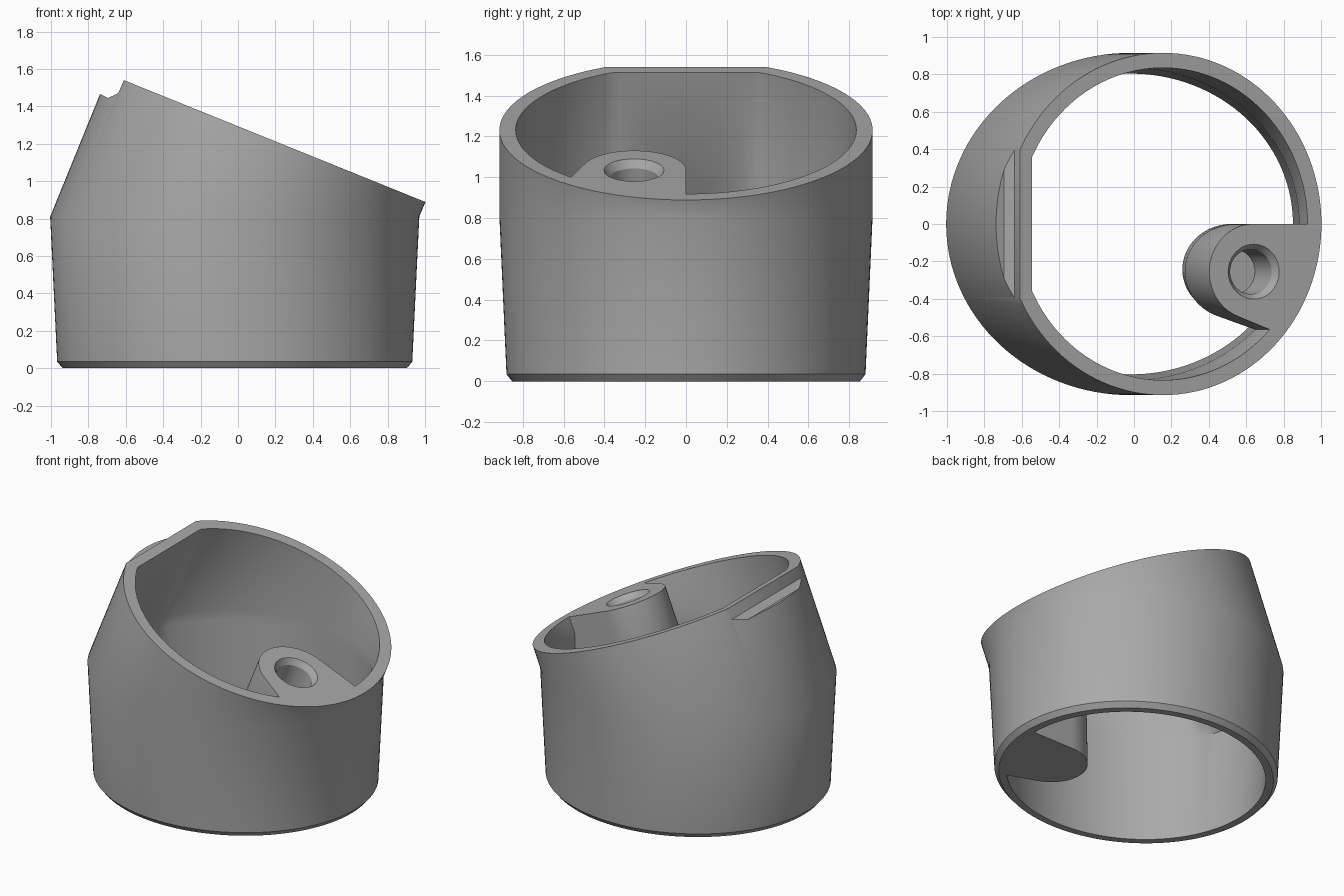
import bpy, bmesh, math
from mathutils import Vector

cube = bpy.data.objects.get("Cube")
if cube:
    bpy.data.objects.remove(cube)

TILT = math.radians(22)
C, S = math.cos(TILT), math.sin(TILT)
TOP = Vector((0.155, 0, 1.231))     # centre of the sloping rim
KINK_X, KINK_Z = -0.0175, 0.81      # where the tilted collar meets the cup
SEG = 128

grey = bpy.data.materials.new("grey")
grey.use_nodes = True
grey.diffuse_color = (0.40, 0.40, 0.40, 1)
grey.node_tree.nodes["Principled BSDF"].inputs["Base Color"].default_value = (0.40, 0.40, 0.40, 1)


def tilted(outline, height):
    """Place a flat outline square to the tilted collar axis."""
    return [TOP + Vector((u * C + height * S, v, height * C - u * S)) for u, v in outline]


def level(outline, z, scale=1.0):
    """Place the collar's horizontal section at height z."""
    return [Vector((KINK_X + u * scale / C, v * scale, z)) for u, v in outline]


def circle(r, cu=0, cv=0, start=0, end=360, n=SEG):
    full = end - start == 360
    angles = [math.radians(start + (end - start) * i / (n if full else n - 1)) for i in range(n)]
    return [(cu + r * math.cos(a), cv + r * math.sin(a)) for a in angles]


def loft(name, rings, cyclic=False):
    bm = bmesh.new()
    loops = [[bm.verts.new(p) for p in ring] for ring in rings]
    pairs = list(zip(loops, loops[1:]))
    if cyclic:
        pairs.append((loops[-1], loops[0]))
    else:
        bm.faces.new(loops[0])
        bm.faces.new(loops[-1])
    for a, b in pairs:
        for i in range(len(a)):
            j = (i + 1) % len(a)
            bm.faces.new((a[i], a[j], b[j], b[i]))
    bmesh.ops.recalc_face_normals(bm, faces=bm.faces)
    mesh = bpy.data.meshes.new(name)
    bm.to_mesh(mesh)
    bm.free()
    mesh.materials.append(grey)
    obj = bpy.data.objects.new(name, mesh)
    bpy.context.collection.objects.link(obj)
    return obj


def combine(target, tool, operation):
    mod = target.modifiers.new(tool.name, 'BOOLEAN')
    mod.object, mod.operation, mod.solver = tool, operation, 'EXACT'
    graph = bpy.context.evaluated_depsgraph_get()
    mesh = bpy.data.meshes.new_from_object(target.evaluated_get(graph))
    target.modifiers.clear()
    target.data = mesh
    bpy.data.objects.remove(tool)


# Hollow shell: tapered cup with a tilted collar and a flat on the inner high side
outer = circle(0.915)
inner = circle(0.835)
flat = [(max(u, -0.755), v) for u, v in inner]
body = loft("sloped_cup", [
    level(outer, 0, 0.932), level(outer, 0.035, 0.962), level(outer, KINK_Z),
    tilted(outer, 0.15), tilted(flat, 0.15),
    level(flat, KINK_Z), level(inner, 0.74, 0.997), level(inner, 0, 0.963)], cyclic=True)

# Teardrop boss joined to the low side wall
boss_outline = (circle(0.255, 0.523, -0.255, 90, 248, 40)
                + circle(0.87, 0, 0, -41.6, 0, 16))
boss = loft("screw_boss", [level(boss_outline, 0.004, 0.955), level(boss_outline, KINK_Z),
                           tilted(boss_outline, 0.15)])
combine(body, boss, 'UNION')

# Sloping top cut, with the small catch groove on the high side
profile = [(1.4, 1.54 - 2.01 * S / C), (-0.61, 1.54), (-0.64, 1.47), (-0.695, 1.445),
           (-0.735, 1.465), (-1.1, 1.54), (-1.1, 2.3), (1.4, 2.3)]
top_cut = loft("top_cutter", [[Vector((x, y, z)) for x, z in profile] for y in (-1.2, 1.2)])
combine(body, top_cut, 'DIFFERENCE')

# Blind countersunk screw hole
hole = loft("hole_cutter", [tilted(circle(r, 0.523, -0.255, n=48), h) for r, h in
                            ((0.12, -0.28), (0.12, -0.04), (0.147, 0), (0.147, 0.2))])
combine(body, hole, 'DIFFERENCE')

# Smooth walls, crisp edges
bpy.ops.object.select_all(action='DESELECT')
body.select_set(True)
bpy.context.view_layer.objects.active = body
bpy.ops.object.shade_smooth_by_angle(angle=math.radians(30))
